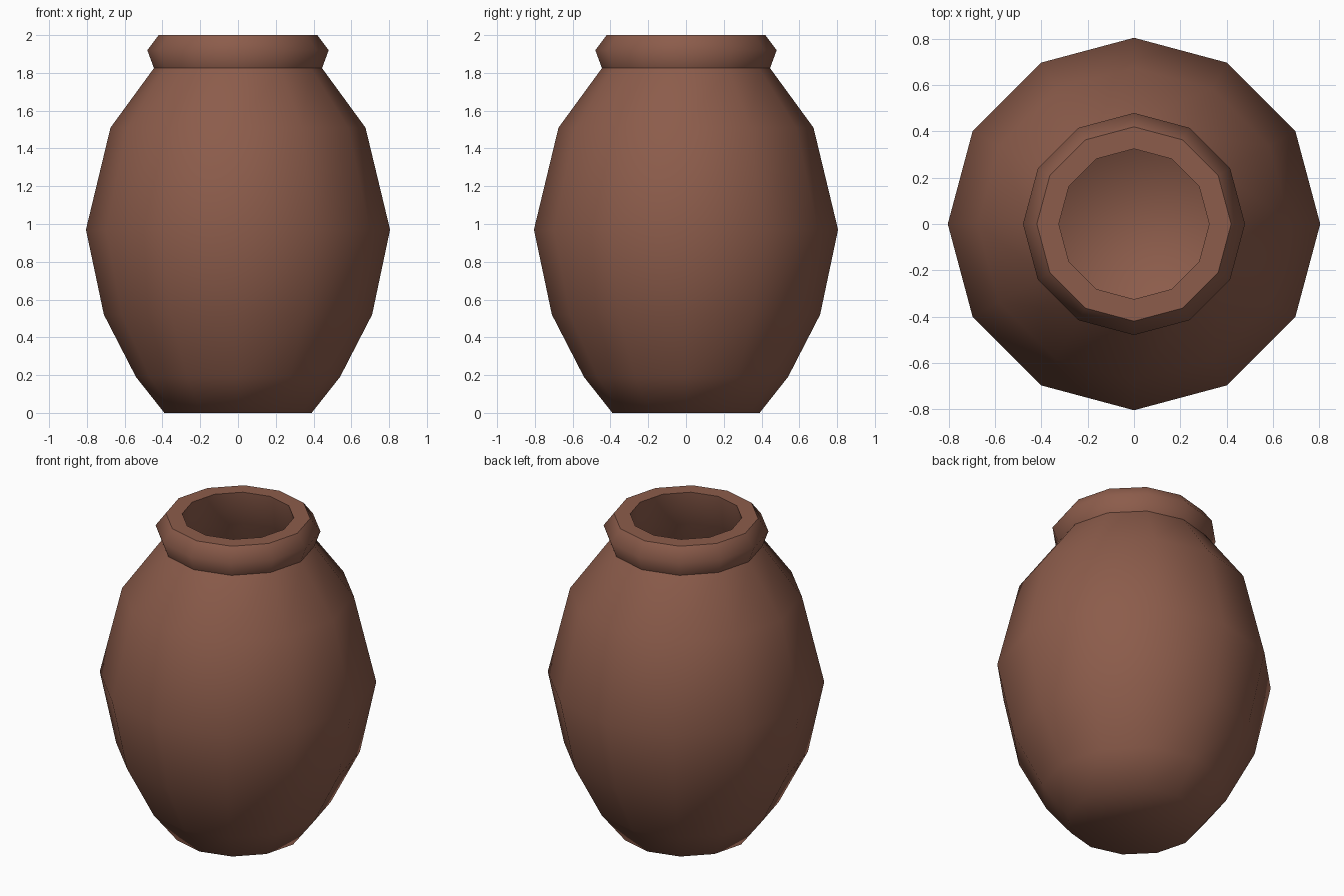
import bpy, bmesh, math

if "Cube" in bpy.data.objects:
    bpy.data.objects.remove(bpy.data.objects["Cube"])

SIDES = 12

clay = bpy.data.materials.new("brown clay")
clay.diffuse_color = (0.262, 0.107, 0.07, 1)
clay.use_nodes = True
clay.node_tree.nodes["Principled BSDF"].inputs["Base Color"].default_value = clay.diffuse_color

# (radius, height, sharp ring) from the base up, over the rim and down inside
profile = [
    (0.39, 0.00, False), (0.54, 0.19, False), (0.71, 0.52, False),
    (0.805, 0.97, False), (0.675, 1.51, False), (0.445, 1.825, True),
    (0.48, 1.92, False), (0.42, 2.00, True), (0.325, 2.00, True),
    (0.345, 1.79, False), (0.58, 1.46, False), (0.71, 0.96, False),
    (0.62, 0.55, False), (0.46, 0.25, False), (0.33, 0.09, False),
]

bm = bmesh.new()
rings = []
for r, z, sharp in profile:
    rings.append([bm.verts.new((r * math.cos(2 * math.pi * i / SIDES),
                                r * math.sin(2 * math.pi * i / SIDES), z))
                  for i in range(SIDES)])

# walls
for a, b in zip(rings, rings[1:]):
    for i in range(SIDES):
        j = (i + 1) % SIDES
        bm.faces.new((a[i], a[j], b[j], b[i]))

# base and inner floor
bm.faces.new(rings[0][::-1])
bm.faces.new(rings[-1])

# smooth shading with sharp rings at neck and lip
for f in bm.faces:
    f.smooth = True
for ring, (r, z, sharp) in zip(rings, profile):
    if sharp:
        for i in range(SIDES):
            bm.edges.get((ring[i], ring[(i + 1) % SIDES])).smooth = False

bmesh.ops.recalc_face_normals(bm, faces=bm.faces)
mesh = bpy.data.meshes.new("clay_jar")
bm.to_mesh(mesh)
bm.free()
mesh.materials.append(clay)
jar = bpy.data.objects.new("clay_jar", mesh)
bpy.context.collection.objects.link(jar)
